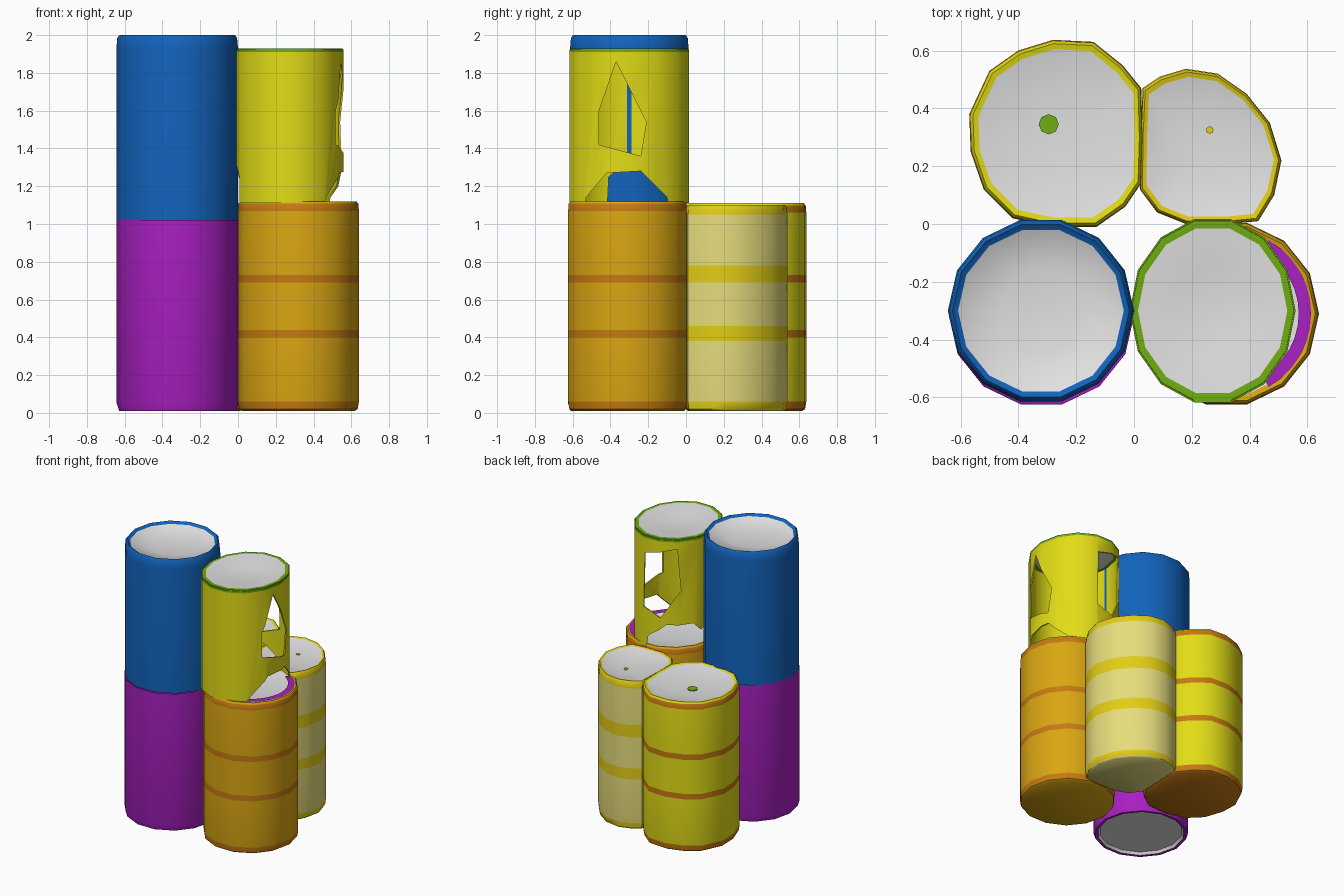
import bpy, bmesh, math
from mathutils import Vector

if "Cube" in bpy.data.objects:
    bpy.data.objects.remove(bpy.data.objects["Cube"])


def mat(name, rgb):
    m = bpy.data.materials.new(name)
    m.diffuse_color = (*rgb, 1)
    m.use_nodes = True
    m.node_tree.nodes["Principled BSDF"].inputs["Base Color"].default_value = m.diffuse_color
    return m


M = {n: mat(n, c) for n, c in {
    "blue": (0.006, 0.125, 0.50), "magenta": (0.40, 0.014, 0.54),
    "orange": (0.70, 0.38, 0.006), "dark_orange": (0.56, 0.19, 0.006),
    "yellow": (0.76, 0.72, 0.008), "green": (0.16, 0.42, 0.006),
    "pale_yellow": (0.79, 0.72, 0.20), "gold": (0.76, 0.61, 0.008),
    "white": (0.76, 0.76, 0.76)}.items()}


def finish(name, bm, names):
    me = bpy.data.meshes.new(name)
    bm.to_mesh(me)
    bm.free()
    ob = bpy.data.objects.new(name, me)
    bpy.context.collection.objects.link(ob)
    for n in names:
        me.materials.append(M[n])
    return ob


def smooth(ob):
    bpy.ops.object.select_all(action='DESELECT')
    ob.select_set(True)
    bpy.context.view_layer.objects.active = ob
    bpy.ops.object.shade_smooth_by_angle(angle=math.radians(45))


def oval(cx, cy, rx, ry, n=14):
    return [(cx + rx * math.cos(2 * math.pi * i / n), cy + ry * math.sin(2 * math.pi * i / n))
            for i in range(n)]


def loft(name, outline, profile, do_smooth=True):
    """Rings of a scaled outline; each (scale, z, colour) colours the strip above it."""
    bm = bmesh.new()
    c = Vector((sum(p[0] for p in outline), sum(p[1] for p in outline))) / len(outline)
    names = list(dict.fromkeys(p[2] for p in profile[:-1]))
    rings = []
    for s, z, _ in profile:
        rings.append([bm.verts.new((*(c + (Vector(p) - c) * s), z)) for p in outline])
    n = len(outline)
    for k in range(len(profile) - 1):
        for i in range(n):
            j = (i + 1) % n
            f = bm.faces.new((rings[k][i], rings[k][j], rings[k + 1][j], rings[k + 1][i]))
            f.material_index = names.index(profile[k][2])
    bmesh.ops.remove_doubles(bm, verts=bm.verts[:], dist=1e-5)
    ob = finish(name, bm, names)
    if do_smooth:
        smooth(ob)
    return ob


def barrel(name, outline, top, body, band, stripes, base, rim):
    """Closed banded drum with a shallow white lid."""
    p = [(0, 0.02, base), (0.93, 0.01, base), (0.98, 0.02, band), (1, 0.06, body)]
    for a, b in stripes:
        p += [(1, a, band), (1, b, body)]
    p += [(1, top - 0.05, band), (0.99, top - 0.012, rim), (0.96, top, rim),
          (0.90, top - 0.005, "white"), (0.45, top - 0.025, "white"), (0, top - 0.025, "white")]
    return loft(name, outline, p)


def spot(name, x, y, z, r, colour):
    loft(name, oval(x, y, r, r, 8), [(1, z - .004, colour), (1, z + .004, colour), (0, z + .004, colour)])


# Front left column: magenta below, blue above
col = oval(-0.32, -0.31, 0.322, 0.322)
loft("lower_left_barrel", col, [
    (0, 0.03, "white"), (0.86, 0.03, "white"), (0.90, 0.012, "magenta"), (0.96, 0.01, "magenta"),
    (1, 0.05, "magenta"), (1, 1.02, "magenta")])
loft("upper_left_barrel", oval(-0.322, -0.30, 0.322, 0.322), [
    (1, 1.02, "blue"), (1, 1.93, "blue"), (0.985, 1.985, "blue"), (0.95, 2.0, "blue"),
    (0.89, 1.985, "white"), (0.45, 1.955, "white"), (0, 1.955, "white")])

# Front right lower barrel
thin = [(0.40, 0.44), (0.69, 0.73)]
barrel("orange_barrel", oval(0.32, -0.31, 0.32, 0.322), 1.12, "orange", "dark_orange", thin,
       "orange", "orange")
# Magenta seal on the right part of its lid
bm = bmesh.new()
prev = None
for k in range(13):
    a = math.radians(-60 + 10 * k)
    cur = [bm.verts.new((0.32 + r * math.cos(a), -0.31 + r * math.sin(a), 1.122))
           for r in (0.25, 0.293)]
    if prev:
        bm.faces.new((prev[0], prev[1], cur[1], cur[0]))
    prev = cur
finish("lid_seal", bm, ["magenta"])

# Back left barrel, flattened where it meets its neighbour
back_l = [(-0.57, 0.38), (-0.565, 0.25), (-0.52, 0.12), (-0.42, 0.02), (-0.28, -0.01), (-0.13, -0.01),
          (-0.03, 0.06), (0.025, 0.14), (0.03, 0.30), (0.025, 0.47), (-0.04, 0.55), (-0.14, 0.63),
          (-0.28, 0.637), (-0.40, 0.60), (-0.50, 0.53)]
barrel("yellow_barrel", back_l, 1.11, "yellow", "dark_orange", thin, "dark_orange", "yellow")
spot("yellow_lid_spot", -0.295, 0.345, 1.087, 0.035, "green")

# Back right barrel, smaller and squashed
back_r = [(0.03, 0.47), (0.022, 0.30), (0.02, 0.12), (0.08, 0.04), (0.18, 0.0), (0.33, 0.0),
          (0.43, 0.01), (0.485, 0.10), (0.51, 0.22), (0.47, 0.35), (0.39, 0.45), (0.29, 0.52),
          (0.18, 0.537), (0.09, 0.51)]
barrel("pale_barrel", back_r, 1.10, "pale_yellow", "gold", [(0.38, 0.46), (0.69, 0.78)],
       "pale_yellow", "gold")
spot("pale_lid_spot", 0.262, 0.325, 1.077, 0.013, "gold")

# Upper right broken barrel: thin shell with holes
CX, CY = 0.272, -0.30
ring = oval(CX, CY, 0.287, 0.325)
shell = loft("broken_shell", ring, [
    (1, 1.11, "yellow"), (1, 1.91, "green"), (1, 1.925, "green"), (0.965, 1.925, "yellow"),
    (0.965, 1.11, "yellow"), (1, 1.11, "yellow")], False)


def cut(angle, pts):
    """Cut a radial hole; pts are (sideways offset, z)."""
    a = math.radians(angle)
    d, t = Vector((math.cos(a), math.sin(a))), Vector((-math.sin(a), math.cos(a)))
    bm = bmesh.new()
    loops = [[bm.verts.new((*(Vector((CX, CY)) + d * r + t * u), z)) for u, z in pts]
             for r in (0.03, 0.55)]
    n = len(pts)
    bm.faces.new(loops[0])
    bm.faces.new(loops[1][::-1])
    for i in range(n):
        j = (i + 1) % n
        bm.faces.new((loops[0][i], loops[0][j], loops[1][j], loops[1][i]))
    bmesh.ops.recalc_face_normals(bm, faces=bm.faces[:])
    c = finish("hole_cutter", bm, ["yellow"])
    c.hide_render = True
    bpy.context.view_layer.objects.active = shell
    m = shell.modifiers.new("hole", 'BOOLEAN')
    m.operation = 'DIFFERENCE'
    m.solver = 'EXACT'
    m.object = c
    bpy.ops.object.modifier_apply(modifier=m.name)
    bpy.data.objects.remove(c)


cut(0, [(-0.07, 1.86), (-0.16, 1.60), (-0.16, 1.42), (0.06, 1.36), (0.09, 1.54)])
cut(0, [(-0.24, 1.05), (-0.23, 1.14), (-0.12, 1.27), (0.06, 1.28), (0.20, 1.14), (0.21, 1.05)])
cut(103, [(-0.12, 1.80), (-0.13, 1.40), (0.0, 1.35), (0.13, 1.55), (0.11, 1.86)])
cut(125, [(-0.22, 1.05), (-0.20, 1.20), (-0.08, 1.30), (0.10, 1.30), (0.22, 1.16), (0.23, 1.05)])
cut(182, [(-0.12, 1.05), (-0.12, 1.24), (0.0, 1.33), (0.10, 1.25), (0.11, 1.05)])
smooth(shell)

# Lid of the broken barrel
loft("broken_barrel_lid", ring, [
    (0.99, 1.91, "green"), (0.98, 1.93, "green"), (0.90, 1.93, "white"),
    (0.45, 1.90, "white"), (0, 1.90, "white")])
